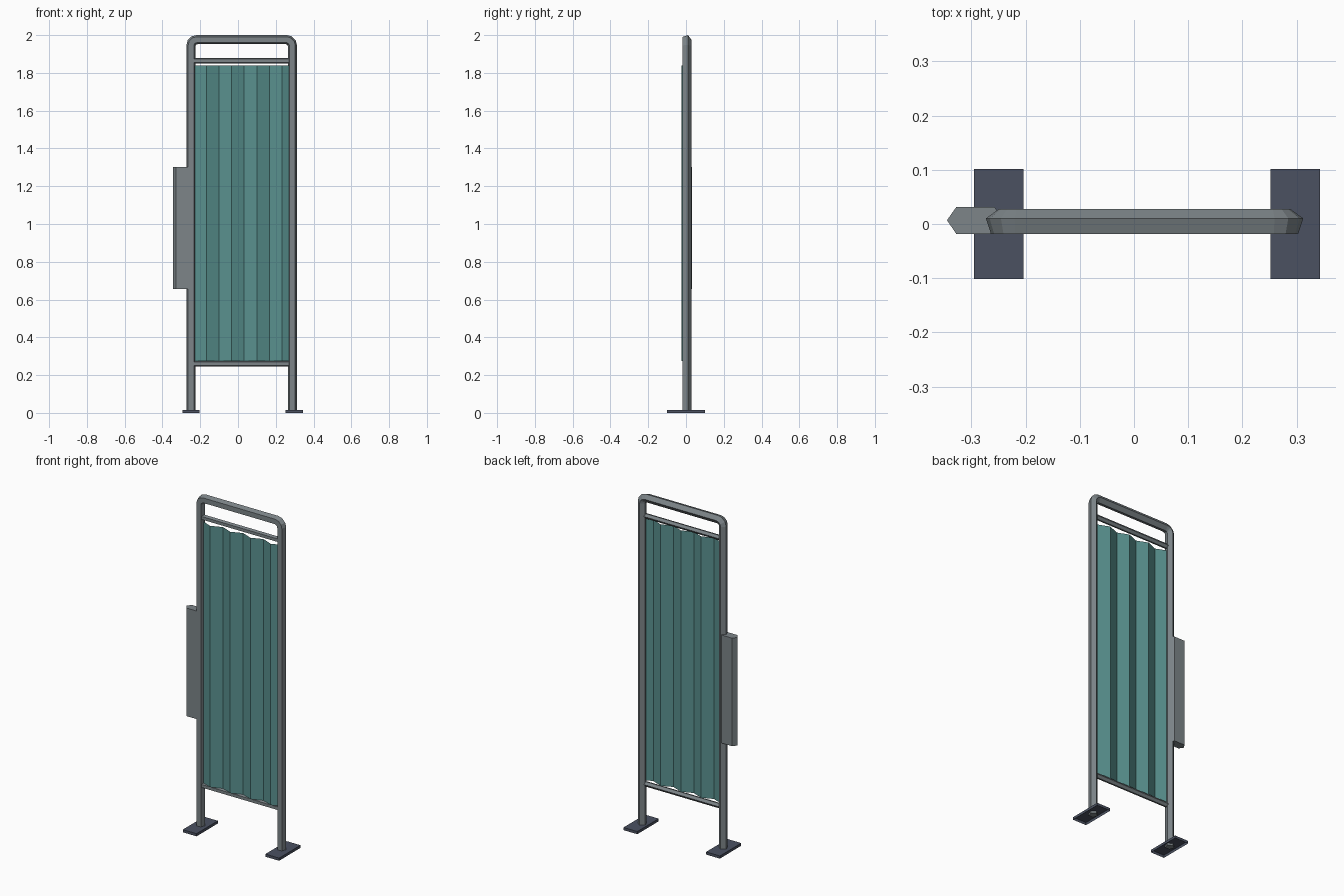
import bpy, bmesh, math
from mathutils import Vector

if "Cube" in bpy.data.objects:
    bpy.data.objects.remove(bpy.data.objects["Cube"])


def material(name, rgb):
    m = bpy.data.materials.new(name)
    m.diffuse_color = (*rgb, 1)
    m.use_nodes = True
    m.node_tree.nodes["Principled BSDF"].inputs["Base Color"].default_value = m.diffuse_color
    return m


GREY = material("steel grey", (0.205, 0.235, 0.25))
TEAL = material("teal cloth", (0.10, 0.285, 0.275))
NAVY = material("dark slate", (0.07, 0.083, 0.12))


def finish(name, bm, mat, recalc=True):
    if recalc:
        bmesh.ops.recalc_face_normals(bm, faces=bm.faces)
    me = bpy.data.meshes.new(name)
    bm.to_mesh(me)
    bm.free()
    me.materials.append(mat)
    ob = bpy.data.objects.new(name, me)
    bpy.context.collection.objects.link(ob)
    return ob


def tube(name, path, radius, y, mat):
    """Sweep a pentagon along an (x, z) path with mitred joints."""
    bm = bmesh.new()
    pts = [Vector(p) for p in path]
    rings = []
    for i, p in enumerate(pts):
        a = (p - pts[i - 1]).normalized() if i else (pts[1] - p).normalized()
        b = (pts[i + 1] - p).normalized() if i < len(pts) - 1 else a
        t = (a + b).normalized()
        n = Vector((-t.y, t.x)) / max(t.dot(a), 0.3)
        ring = []
        for k in range(5):
            ang = math.pi / 2 + k * math.tau / 5
            q = p + n * radius * math.cos(ang)
            ring.append(bm.verts.new((q.x, y + radius * math.sin(ang), q.y)))
        rings.append(ring)
    for r, s in zip(rings, rings[1:]):
        for k in range(5):
            j = (k + 1) % 5
            bm.faces.new((r[k], r[j], s[j], s[k]))
    bm.faces.new(rings[0])
    bm.faces.new(rings[-1])
    return finish(name, bm, mat)


# Bent main frame: two posts joined by rounded top corners
XL, XR, TOP, BEND = -0.249, 0.288, 1.976, 0.032
path = [(XL, 0.004)]
for cx, start in ((XL + BEND, math.pi), (XR - BEND, math.pi / 2)):
    for i in range(4):
        a = start - i * math.pi / 6
        path.append((cx + BEND * math.cos(a), TOP - BEND + BEND * math.sin(a)))
path.append((XR, 0.004))
tube("main_frame", path, 0.0254, 0.0025, GREY)

# Cross bars above and below the curtain
for name, z in (("upper_rail", 1.865), ("lower_rail", 0.26)):
    tube(name, [(XL, z), (XR, z)], 0.0155, 0.0, GREY)

# Pleated curtain
bm = bmesh.new()
prev = None
for i in range(9):
    x, y = -0.235 + i * 0.067, (0.002, -0.025)[i % 2]
    cur = [bm.verts.new((x, y, z)) for z in (0.275, 1.84)]
    if prev:
        bm.faces.new((prev[0], cur[0], cur[1], prev[1]))
    prev = cur
finish("curtain", bm, TEAL, recalc=False)

# Flat side grip with pointed edges
bm = bmesh.new()
profile = [(-0.345, 0.007), (-0.328, -0.018), (-0.257, -0.018),
           (-0.241, 0.007), (-0.257, 0.031), (-0.328, 0.031)]
face = bm.faces.new([bm.verts.new((x, y, 0.655)) for x, y in profile])
ext = bmesh.ops.extrude_face_region(bm, geom=[face], use_keep_orig=True)
bmesh.ops.translate(bm, vec=(0, 0, 0.647),
                    verts=[v for v in ext["geom"] if isinstance(v, bmesh.types.BMVert)])
finish("side_grip", bm, GREY)

# Foot plates, open underneath
for name, x in (("left_foot", -0.2495), ("right_foot", 0.2975)):
    bm = bmesh.new()
    bmesh.ops.create_cube(bm, size=1)
    for v in bm.verts:
        v.co = (x + v.co.x * 0.091, v.co.y * 0.202, (v.co.z + 0.5) * 0.016)
    bm.normal_update()
    bmesh.ops.delete(bm, geom=[f for f in bm.faces if f.normal.z < -0.5], context="FACES_ONLY")
    finish(name, bm, NAVY, recalc=False)
